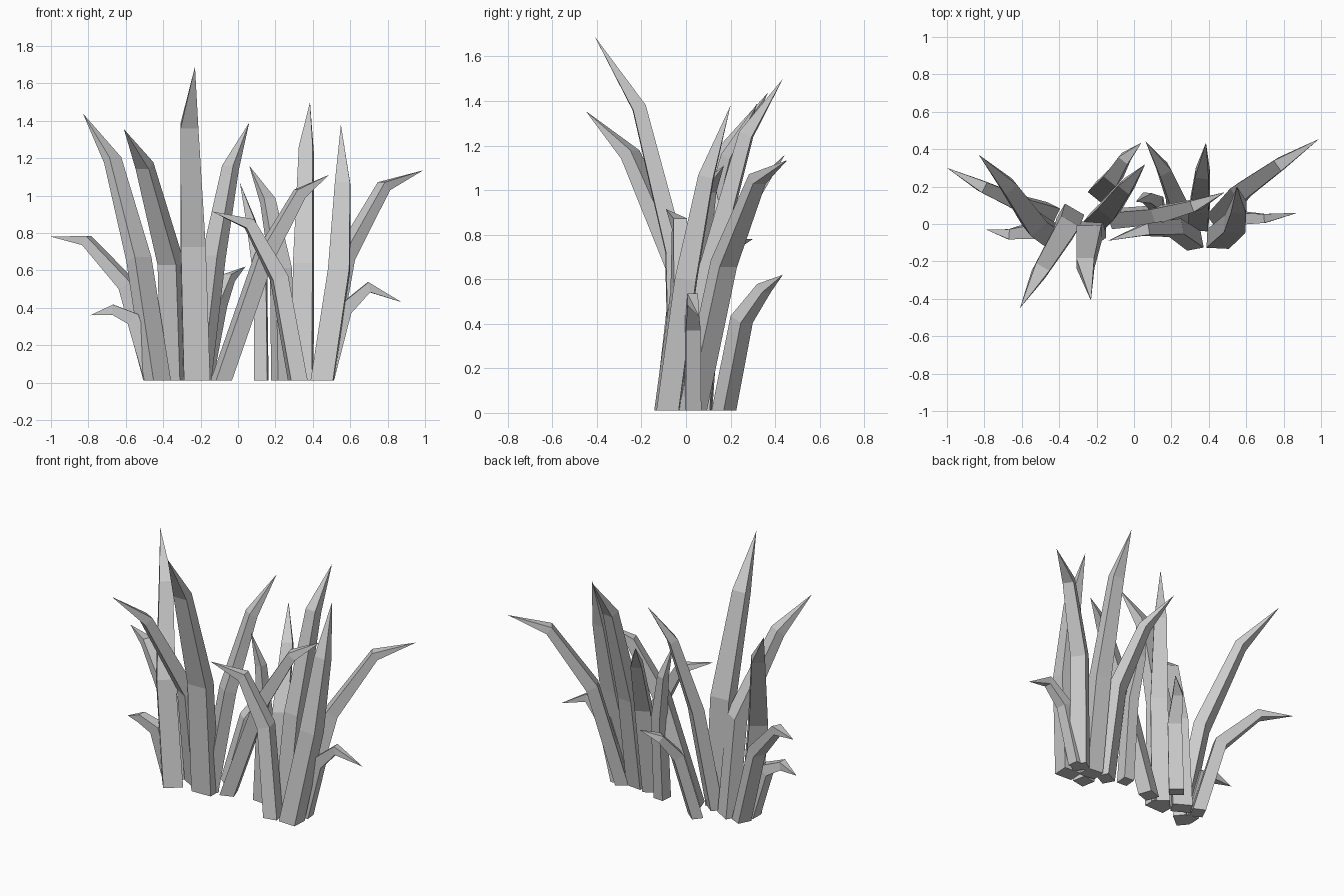
import bpy, bmesh
from mathutils import Vector

if "Cube" in bpy.data.objects:
    bpy.data.objects.remove(bpy.data.objects["Cube"])

Z0 = 0.01


def blade(name, w, t, base, mid, neck, tip):
    """Four-sided tapering grass blade: base, middle and neck rings, then a point."""
    pts = [Vector(p) for p in ((base[0], base[1], Z0), mid, neck, tip)]
    head = pts[3] - pts[1]
    head.z = 0
    head.normalize()
    side = Vector((-head.y, head.x, 0))          # wide axis, across the bend
    bm = bmesh.new()
    rings = []
    for i, k in enumerate((1.0, 0.95, 0.68)):
        if i == 0:
            depth = head
        else:
            tan = ((pts[i] - pts[i - 1]).normalized()
                   + (pts[i + 1] - pts[i]).normalized()).normalized()
            across = side - tan * side.dot(tan)
            depth = across.normalized().cross(tan)
        u, v = side * (w * k / 2), depth * (t * k / 2)
        if i and v.dot(head) < 0:
            v = -v
        rings.append([bm.verts.new(pts[i] + a * u + b * v)
                      for a, b in ((-1, -1), (1, -1), (1, 1), (-1, 1))])
    point = bm.verts.new(pts[3])
    bm.faces.new(rings[0])
    for lo, hi in zip(rings, rings[1:]):
        for j in range(4):
            n = (j + 1) % 4
            bm.faces.new((lo[j], lo[n], hi[n], hi[j]))
    for j in range(4):
        bm.faces.new((rings[2][j], rings[2][(j + 1) % 4], point))
    bmesh.ops.recalc_face_normals(bm, faces=bm.faces)
    mesh = bpy.data.meshes.new(name)
    bm.to_mesh(mesh)
    bm.free()
    bpy.context.collection.objects.link(bpy.data.objects.new(name, mesh))


# Left clump
blade("left_tall_blade", .12, .08, (-.43, -.07), (-.53, 0, .66), (-.67, .20, 1.19), (-.83, .37, 1.44))
blade("left_forward_blade", .12, .09, (-.34, .04), (-.36, -.02, .64), (-.50, -.25, 1.16), (-.61, -.45, 1.355))
blade("tallest_blade", .14, .09, (-.22, -.03), (-.24, -.05, .73), (-.26, -.21, 1.37), (-.23, -.41, 1.69))
blade("left_inner_blade", .11, .08, (-.21, 0), (-.13, .08, .67), (-.04, .20, 1.15), (.06, .32, 1.39))
blade("left_back_short_blade", .09, .07, (-.19, .17), (-.11, .25, .42), (-.05, .35, .56), (.04, .435, .62))
blade("left_outer_blade", .09, .08, (-.45, .06), (-.59, .10, .52), (-.81, .20, .76), (-1.0, .30, .78))
blade("left_low_blade", .08, .08, (-.46, -.03), (-.56, -.04, .34), (-.67, -.055, .39), (-.79, -.03, .36))

# Middle crossing blades
blade("cross_right_blade", .09, .09, (-.09, .03), (.14, .05, .67), (.33, .10, 1.01), (.485, .17, 1.11))
blade("cross_left_blade", .09, .09, (.32, -.09), (.22, -.02, .56), (.06, -.03, .85), (-.14, -.09, .915))
blade("middle_small_blade", .08, .07, (.125, .07), (.12, .11, .55), (.07, .14, .86), (.01, .12, 1.07))

# Right clump
blade("right_inner_blade", .10, .08, (.24, .02), (.23, .12, .60), (.16, .29, .97), (.06, .445, 1.16))
blade("right_tall_blade", .11, .09, (.345, .01), (.35, .10, .63), (.365, .27, 1.25), (.385, .435, 1.50))
blade("right_upright_blade", .12, .10, (.45, -.08), (.54, 0, .60), (.56, .09, 1.06), (.55, .20, 1.38))
blade("right_outer_blade", .10, .08, (.45, .03), (.57, .17, .67), (.78, .32, 1.05), (.99, .455, 1.135))
blade("right_low_blade", .07, .08, (.47, .03), (.57, .03, .39), (.70, .03, .51), (.875, .06, .43))
